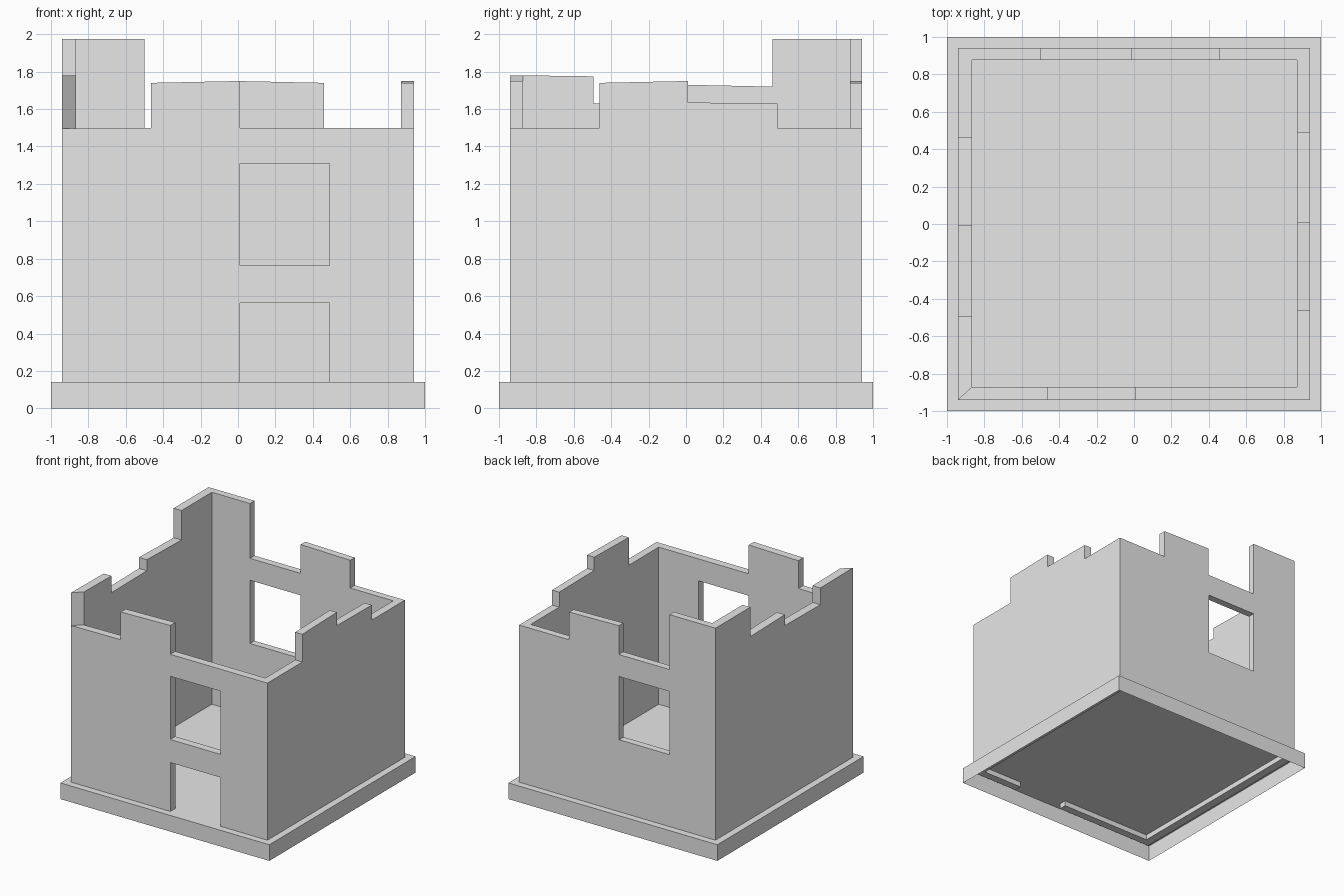
import bpy
import bmesh

cube = bpy.data.objects.get("Cube")
if cube:
    bpy.data.objects.remove(cube, do_unlink=True)

stone = bpy.data.materials.new("plain grey stone")
stone.use_nodes = True
GREY = (0.8, 0.8, 0.8, 1)
stone.diffuse_color = GREY
stone.node_tree.nodes["Principled BSDF"].inputs["Base Color"].default_value = GREY

EDGE = 0.94            # outer wall plane
FLOOR = 0.14           # top of the base
FOOT = 0.095           # walls reach a little below the floor
LOW, MID, TALL = 1.5, 1.745, 1.975
INNER = {"left": -0.865, "right": 0.872, "front": -0.872, "back": 0.878}


def finish(name, bm):
    bmesh.ops.recalc_face_normals(bm, faces=bm.faces)
    mesh = bpy.data.meshes.new(name)
    bm.to_mesh(mesh)
    bm.free()
    mesh.materials.append(stone)
    obj = bpy.data.objects.new(name, mesh)
    bpy.context.collection.objects.link(obj)
    return obj


def box(name, x, y, z):
    bm = bmesh.new()
    bmesh.ops.create_cube(bm, size=1)
    for v in bm.verts:
        for i, (a, b) in enumerate((x, y, z)):
            v.co[i] = b if v.co[i] > 0 else a
    return finish(name, bm)


def wall(side, skyline):
    """Extrude a stepped profile inward, with mitred ends at the corners."""
    along_x = side in ("front", "back")
    lo, hi = (INNER["left"], INNER["right"]) if along_x else (INNER["front"], INNER["back"])
    inner = INNER[side]
    outer = EDGE if inner > 0 else -EDGE
    outline = [(-EDGE, FOOT)] + skyline + [(EDGE, FOOT)]

    bm = bmesh.new()

    def ring(depth, a, b):
        verts = []
        for u, z in outline:
            u = min(max(u, a), b)
            verts.append(bm.verts.new((u, depth, z) if along_x else (depth, u, z)))
        return verts

    out_ring, in_ring = ring(outer, -EDGE, EDGE), ring(inner, lo, hi)
    bm.faces.new(out_ring)
    bm.faces.new(in_ring)
    n = len(outline)
    for i in range(n):
        j = (i + 1) % n
        bm.faces.new((out_ring[i], out_ring[j], in_ring[j], in_ring[i]))
    return finish(side + "_wall", bm)


def cut(obj, x, y, z):
    """Cut a rectangular opening through a wall."""
    cutter = box("opening_cutter", x, y, z)
    cutter.hide_render = True
    mod = obj.modifiers.new("opening", "BOOLEAN")
    mod.operation = "DIFFERENCE"
    mod.solver = "EXACT"
    mod.object = cutter
    bpy.context.view_layer.objects.active = obj
    bpy.ops.object.modifier_apply(modifier=mod.name)
    bpy.data.objects.remove(cutter, do_unlink=True)


# Base: a thin shell, open underneath
base = box("base", (-1, 1), (-1, 1), (0, FLOOR))
bm = bmesh.new()
bm.from_mesh(base.data)
under = [f for f in bm.faces if f.normal.z < -0.5]
bmesh.ops.delete(bm, geom=under, context="FACES_ONLY")
bm.to_mesh(base.data)
bm.free()

# Ruined walls with broken tops
front = wall("front", [(-EDGE, LOW - 0.005), (-0.465, LOW), (-0.465, MID - 0.005),
                       (0.01, MID + 0.005), (0.01, LOW), (EDGE, LOW)])
back = wall("back", [(-EDGE, TALL), (-0.5, TALL), (-0.5, LOW), (-0.015, LOW),
                     (-0.015, MID + 0.005), (0.46, MID - 0.005), (0.46, LOW), (EDGE, LOW)])
wall("right", [(-EDGE, LOW), (-0.463, LOW), (-0.463, MID - 0.005), (0.01, MID + 0.005),
               (0.01, 1.635), (0.488, 1.63), (0.488, LOW), (EDGE, LOW)])
wall("left", [(-EDGE, 1.78), (-0.495, 1.775), (-0.495, 1.63), (-0.01, 1.635),
              (-0.01, 1.73), (0.463, 1.72), (0.463, TALL), (EDGE, TALL)])

# Doorway and windows
WINDOW = (0.763, 1.31)
cut(front, (0.01, 0.49), (-1.1, -0.7), (0, 0.563))
cut(front, (0.01, 0.49), (-1.1, -0.7), WINDOW)
cut(back, (-0.5, -0.018), (0.7, 1.1), WINDOW)
